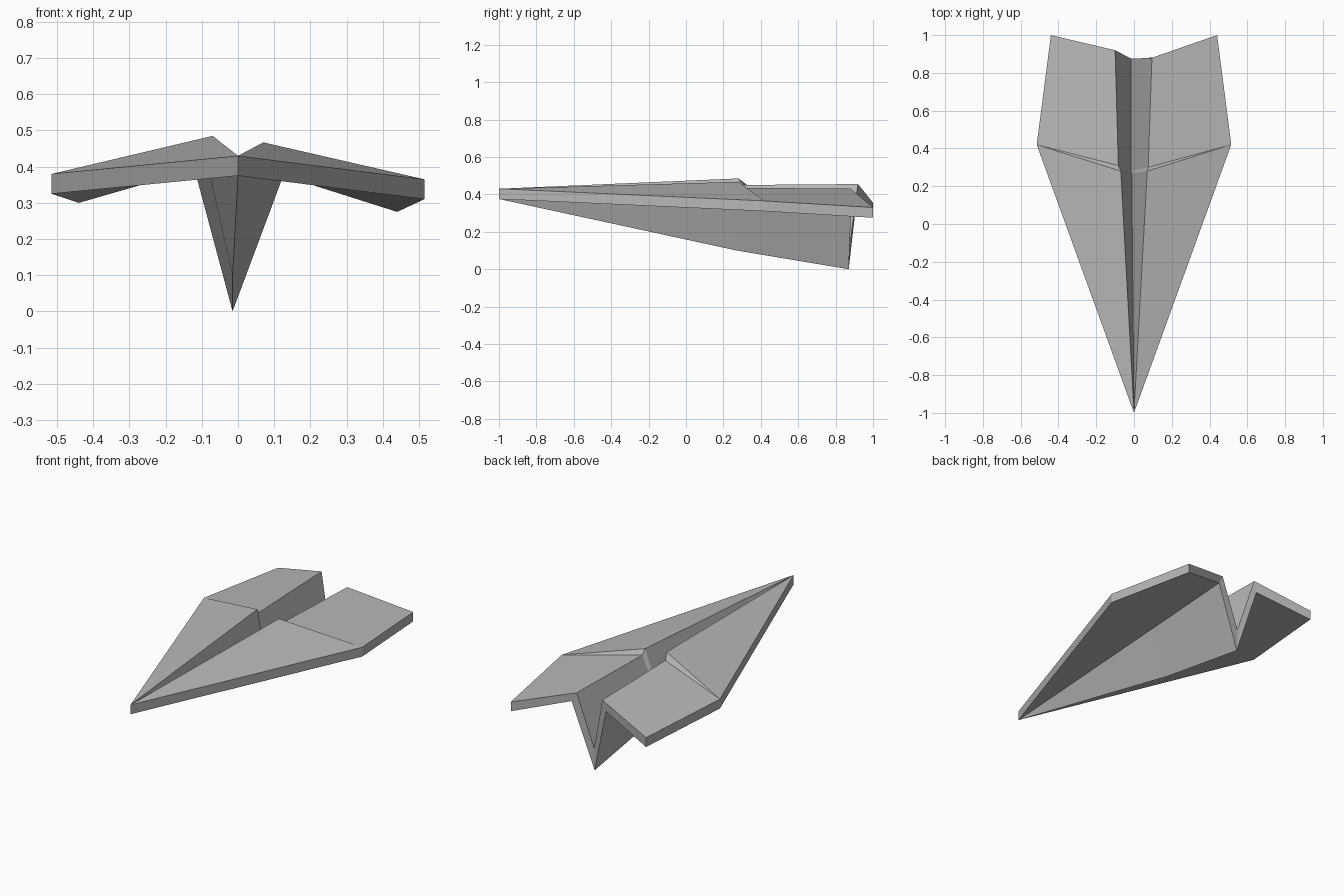
import bpy
import bmesh

default = bpy.data.objects.get("Cube")
if default:
    bpy.data.objects.remove(default, do_unlink=True)

# Paper material
paper = bpy.data.materials.new("grey_paper")
paper.use_nodes = True
colour = (0.48, 0.48, 0.48, 1)
paper.diffuse_color = colour
bsdf = paper.node_tree.nodes["Principled BSDF"]
bsdf.inputs["Base Color"].default_value = colour
bsdf.inputs["Roughness"].default_value = 0.9

THICK = 0.055

# Centre line shared by both halves
centre = {
    "nose": (0, -1, 0.43),
    "nose_low": (0, -1, 0.43 - THICK),
    "valley_front": (-0.012, 0.27, 0.23),
    "valley_step": (-0.015, 0.28, 0.20),
    "valley_back": (-0.015, 0.875, 0.13),
    "keel_mid": (-0.015, 0.27, 0.10),
    "keel_back": (-0.015, 0.87, 0),
}

# Fold corners, the two halves slightly uneven
right = {
    "tip": (-0.515, 0.42, 0.38),
    "rear_tip": (-0.44, 1.0, 0.355),
    "peak": (-0.07, 0.28, 0.485),
    "step": (-0.083, 0.31, 0.45),
    "rear": (-0.10, 0.92, 0.455),
    "rear_low": (-0.12, 0.915, 0.392),
    "fold_mid": (-0.08, 0.27, 0.386),
}
left = {
    "tip": (0.515, 0.42, 0.365),
    "rear_tip": (0.44, 1.0, 0.33),
    "peak": (0.07, 0.28, 0.467),
    "step": (0.075, 0.30, 0.435),
    "rear": (0.095, 0.88, 0.43),
    "rear_low": (0.125, 0.885, 0.375),
    "fold_mid": (0.083, 0.27, 0.375),
}

# Panels of one half
PANELS = [
    "nose tip peak",                                # folded front flap
    "peak tip step",                                # flap edge
    "step tip rear_tip rear",                       # rear wing
    "nose peak valley_front",                       # inner walls
    "peak step valley_step valley_front",
    "step rear valley_back valley_step",
    "nose nose_low tip_low tip",                    # wing rim
    "tip tip_low rear_tip_low rear_tip",
    "rear_tip rear_tip_low rear_low rear",
    "rear rear_low keel_back valley_back",          # keel end
    "nose_low tip_low fold_mid",                    # wing underside
    "tip_low rear_tip_low rear_low fold_mid",
    "nose_low fold_mid keel_mid",                   # keel sides
    "fold_mid rear_low keel_back keel_mid",
]


def add_half(bm, corners):
    points = {**centre, **corners}
    for name in ("tip", "rear_tip"):
        x, y, z = corners[name]
        points[name + "_low"] = (x, y, z - THICK)
    verts = {name: bm.verts.new(co) for name, co in points.items()}
    for panel in PANELS:
        bm.faces.new([verts[name] for name in panel.split()])


# Folded plane as one closed shell
bm = bmesh.new()
for corners in (right, left):
    add_half(bm, corners)
bmesh.ops.remove_doubles(bm, verts=bm.verts[:], dist=0.0001)
bmesh.ops.recalc_face_normals(bm, faces=bm.faces[:])
mesh = bpy.data.meshes.new("paper_plane")
bm.to_mesh(mesh)
bm.free()
mesh.materials.append(paper)
plane = bpy.data.objects.new("paper_plane", mesh)
bpy.context.collection.objects.link(plane)
